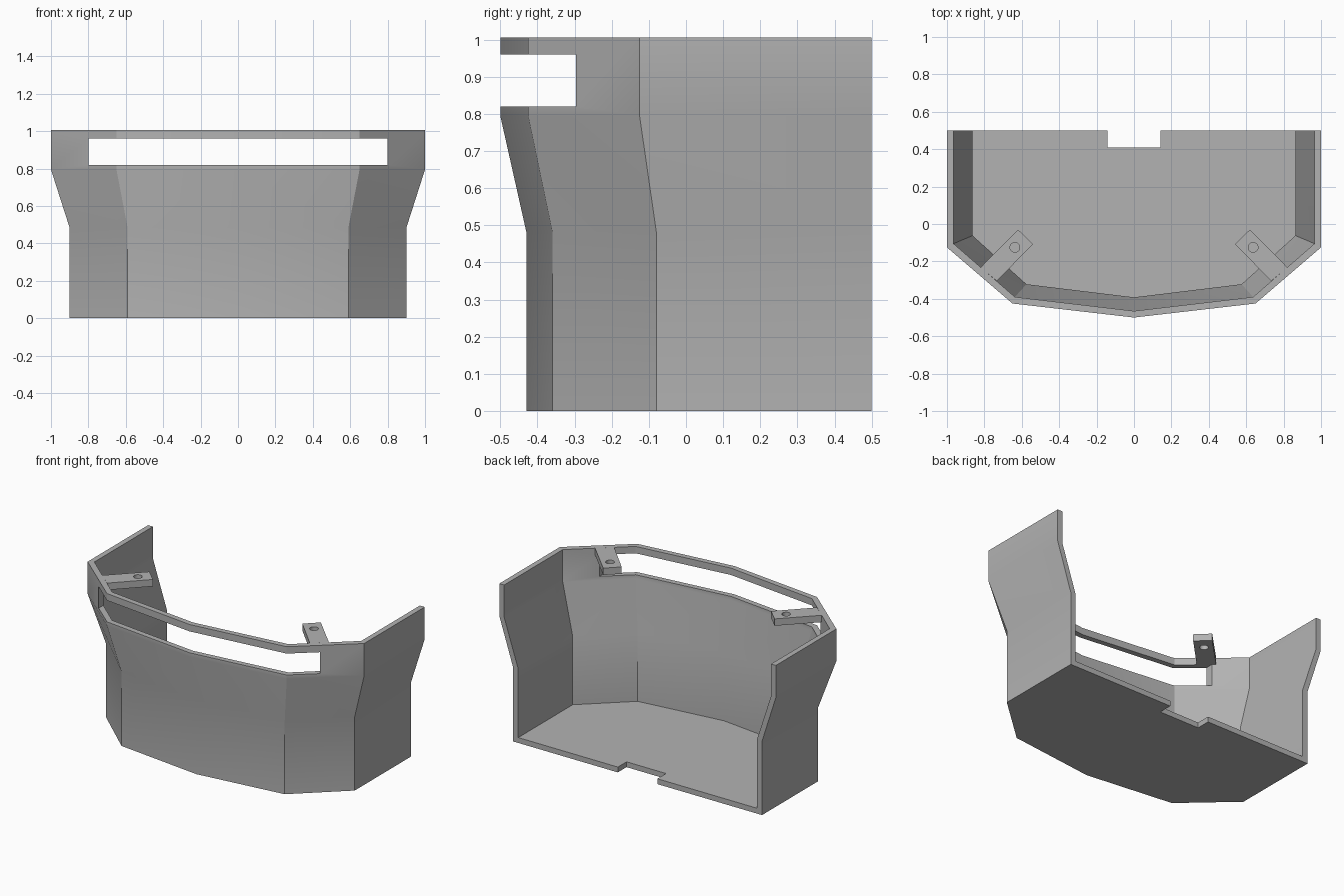
import bpy, bmesh, math
from mathutils import Vector

cube = bpy.data.objects.get("Cube")
if cube:
    bpy.data.objects.remove(cube, do_unlink=True)

TOP, FLOOR, BACK = 1.005, 0.035, 0.5

grey = bpy.data.materials.new("plain grey")
grey.use_nodes = True
COLOUR = (0.45, 0.45, 0.45, 1)
grey.diffuse_color = COLOUR
grey.node_tree.nodes["Principled BSDF"].inputs["Base Color"].default_value = COLOUR


def finish(name, bm):
    bmesh.ops.recalc_face_normals(bm, faces=bm.faces)
    mesh = bpy.data.meshes.new(name)
    bm.to_mesh(mesh)
    bm.free()
    mesh.materials.append(grey)
    obj = bpy.data.objects.new(name, mesh)
    bpy.context.collection.objects.link(obj)
    return obj


def prism(name, outline, z0, z1):
    bm = bmesh.new()
    face = bm.faces.new([bm.verts.new((x, y, z0)) for x, y in outline])
    new = bmesh.ops.extrude_face_region(bm, geom=[face])["geom"]
    verts = [v for v in new if isinstance(v, bmesh.types.BMVert)]
    bmesh.ops.translate(bm, verts=verts, vec=(0, 0, z1 - z0))
    return finish(name, bm)


def box(name, x, y0, y1, z0, z1):
    return prism(name, [(-x, y0), (x, y0), (x, y1), (-x, y1)], z0, z1)


def select(obj):
    bpy.ops.object.select_all(action="DESELECT")
    obj.select_set(True)
    bpy.context.view_layer.objects.active = obj


def cut(obj, cutter):
    mod = obj.modifiers.new("cut", "BOOLEAN")
    mod.operation = "DIFFERENCE"
    mod.solver = "EXACT"
    mod.object = cutter
    select(obj)
    bpy.ops.object.modifier_apply(modifier=mod.name)
    bpy.data.objects.remove(cutter, do_unlink=True)


def ring(side, corner, nose, z):
    """Mirrored open outline, from the left back end round to the right."""
    half = [(side[0], BACK), side, corner]
    pts = half + [(0, nose)] + [(-x, y) for x, y in reversed(half)]
    return [Vector((x, y, z)) for x, y in pts]


# Shell: walls that flare outward above a flat floor, open at the back
low_out = ((0.9, -0.08), (0.59, -0.36), -0.43)
top_out = ((1.0, -0.125), (0.65, -0.425), -0.5)
low_in = ((0.863, -0.062), (0.575, -0.322), -0.392)
top_in = ((0.965, -0.105), (0.637, -0.39), -0.465)
FLARE = (0.483, 0.795)

bm = bmesh.new()


def wall(low, top, base):
    levels = [(low, base), (low, FLARE[0]), (top, FLARE[1]), (top, TOP)]
    return [[bm.verts.new(p) for p in ring(*shape, z)] for shape, z in levels]


def bridge(a, b):
    for i in range(len(a) - 1):
        bm.faces.new((a[i], a[i + 1], b[i + 1], b[i]))


outer = wall(low_out, top_out, 0)
inner = wall(low_in, top_in, FLOOR)
for i in range(3):
    bridge(outer[i], outer[i + 1])
    bridge(inner[i], inner[i + 1])
    for e in (0, -1):
        bm.faces.new((outer[i][e], outer[i + 1][e], inner[i + 1][e], inner[i][e]))
bridge(outer[3], inner[3])
bm.faces.new(outer[0])
bm.faces.new(inner[0])
bm.faces.new((outer[0][0], inner[0][0], inner[0][-1], outer[0][-1]))
shell = finish("shell", bm)

# Long front slot and the notch in the back edge of the floor
cut(shell, box("slot_cutter", 0.8, -0.7, -0.14, 0.82, 0.96))
cut(shell, box("notch_cutter", 0.143, 0.41, 0.6, -0.1, 0.2))
select(shell)
bpy.ops.object.shade_smooth_by_angle(angle=math.radians(30))

# Mounting tabs with a screw hole, flush with the rim
for s, name in ((1, "left_tab"), (-1, "right_tab")):
    tab = prism(name, [(s * x, y) for x, y in
                       ((0.62, -0.03), (0.54, -0.107), (0.733, -0.305), (0.82, -0.232))],
                0.96, TOP)
    hole = [(s * 0.637 + 0.026 * math.cos(a), -0.125 + 0.026 * math.sin(a))
            for a in (math.tau * i / 32 for i in range(32))]
    cut(tab, prism("hole_cutter", hole, 0.9, 1.1))
    select(tab)
    bpy.ops.object.shade_smooth_by_angle(angle=math.radians(30))
